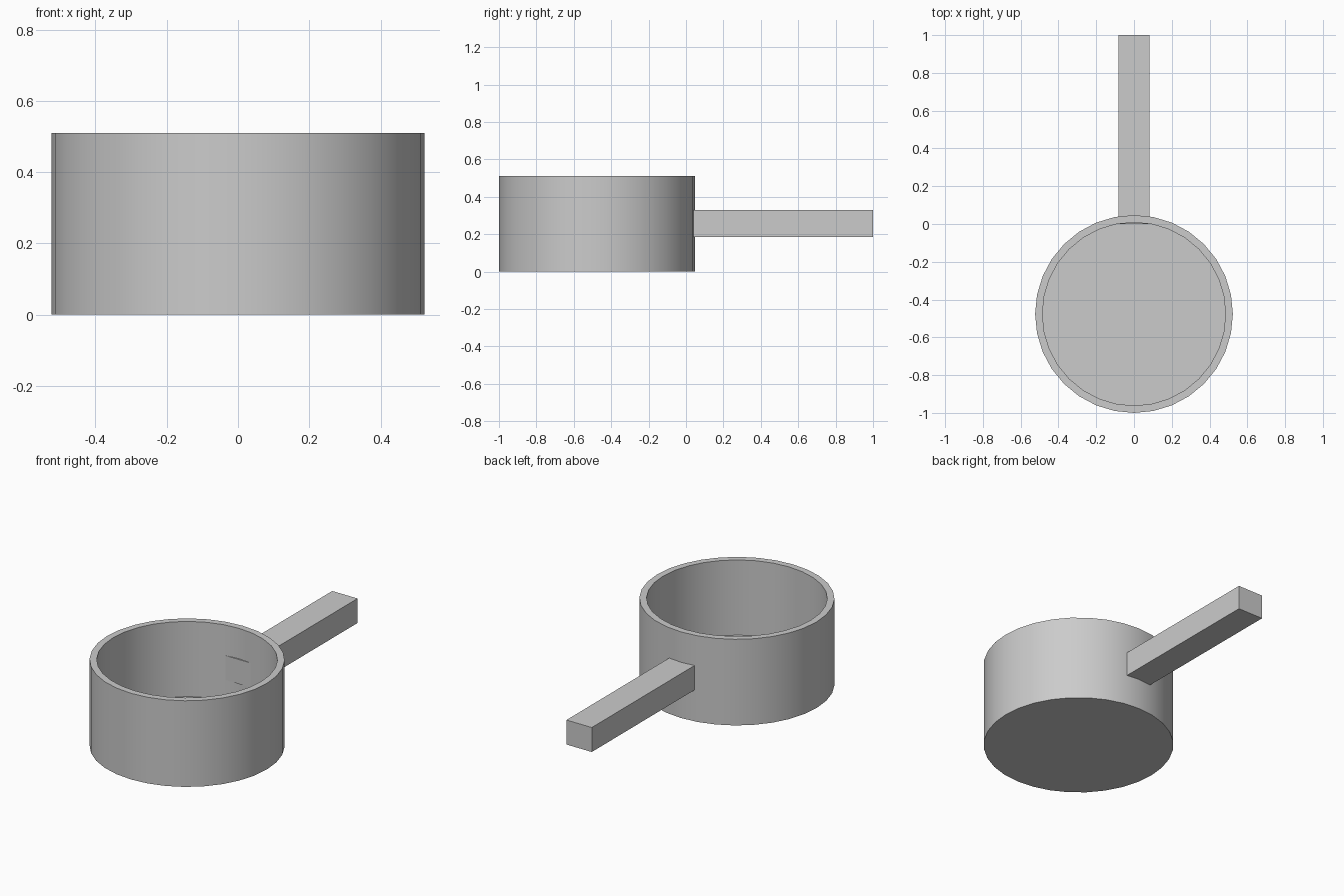
import bpy
import bmesh
import math

cube = bpy.data.objects.get("Cube")
if cube:
    bpy.data.objects.remove(cube, do_unlink=True)

# Single plain grey
grey = bpy.data.materials.new("plain_grey")
grey.use_nodes = True
GREY = (0.6, 0.6, 0.6, 1)
grey.diffuse_color = GREY
grey.node_tree.nodes["Principled BSDF"].inputs["Base Color"].default_value = GREY

SIDES = 32
CENTRE_Y = -0.4765
OUTER, INNER = 0.5235, 0.485
HEIGHT, FLOOR = 0.51, 0.065


def add_object(name, bm):
    bmesh.ops.recalc_face_normals(bm, faces=bm.faces)
    mesh = bpy.data.meshes.new(name)
    bm.to_mesh(mesh)
    bm.free()
    mesh.materials.append(grey)
    obj = bpy.data.objects.new(name, mesh)
    bpy.context.collection.objects.link(obj)
    return obj


def ring(bm, radius, z):
    angles = [2 * math.pi * i / SIDES for i in range(SIDES)]
    return [bm.verts.new((radius * math.cos(a), CENTRE_Y + radius * math.sin(a), z))
            for a in angles]


# Pan bowl: profile swept round from the outer base, over the rim, to the inner floor
bm = bmesh.new()
profile = [(OUTER, 0), (OUTER, HEIGHT), (INNER, HEIGHT), (INNER, FLOOR)]
rings = [ring(bm, r, z) for r, z in profile]
for low, high in zip(rings, rings[1:]):
    for i in range(SIDES):
        j = (i + 1) % SIDES
        bm.faces.new((low[i], low[j], high[j], high[i]))
bm.faces.new(rings[0])
bm.faces.new(rings[-1])
bowl = add_object("pan_bowl", bm)
bpy.ops.object.select_all(action="DESELECT")
bowl.select_set(True)
bpy.context.view_layer.objects.active = bowl
bpy.ops.object.shade_smooth_by_angle(angle=math.radians(30))

# Straight square handle, its inner end just breaking through the wall
bm = bmesh.new()
bmesh.ops.create_cube(bm, size=1)
bmesh.ops.scale(bm, vec=(0.166, 1, 0.145), verts=bm.verts)
bmesh.ops.translate(bm, vec=(0, 0.5, 0.2575), verts=bm.verts)
add_object("handle", bm)
